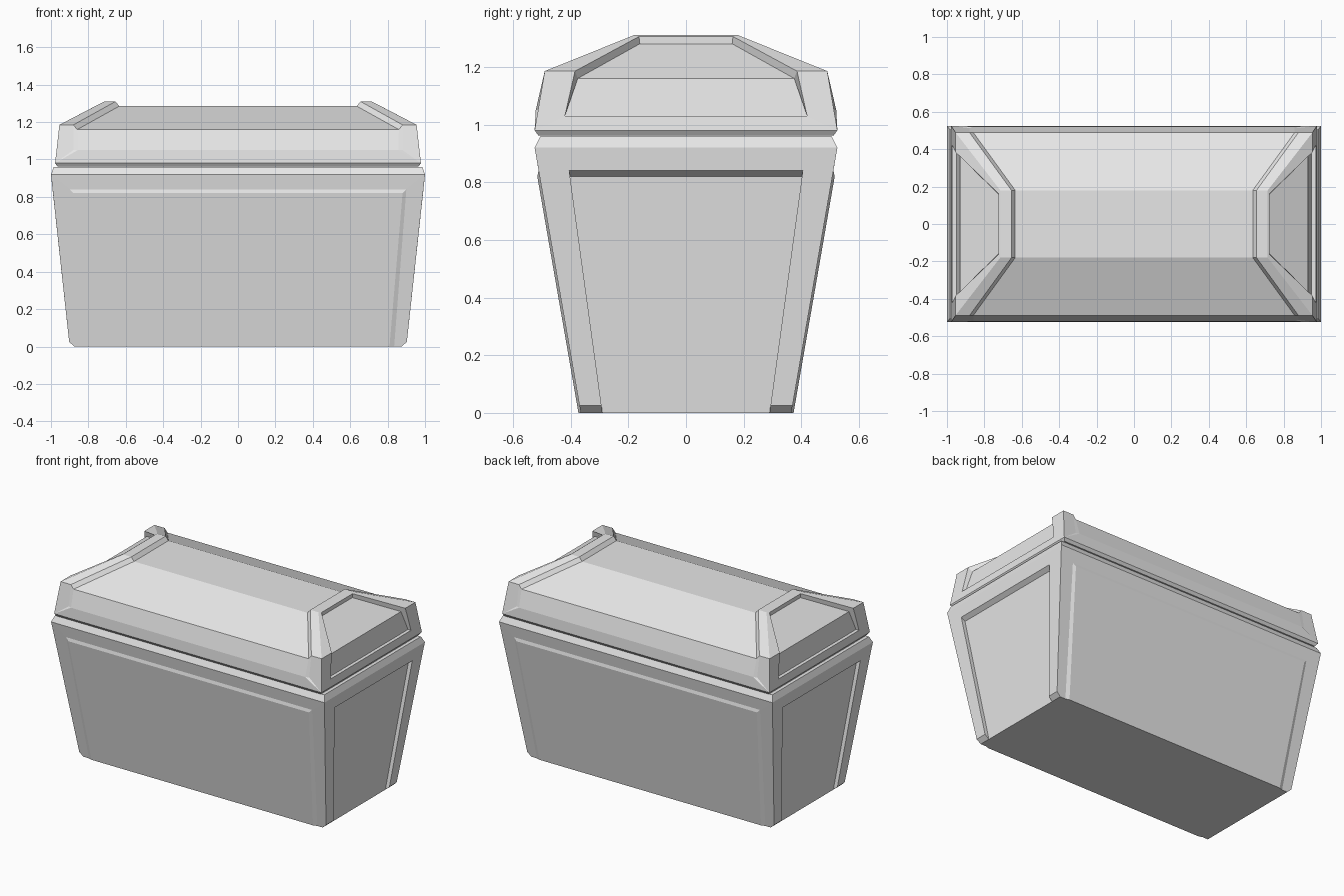
import bpy, bmesh

if "Cube" in bpy.data.objects:
    bpy.data.objects.remove(bpy.data.objects["Cube"])

grey = bpy.data.materials.new("light_grey")
grey.diffuse_color = (0.8, 0.8, 0.8, 1)
grey.use_nodes = True
grey.node_tree.nodes["Principled BSDF"].inputs["Base Color"].default_value = grey.diffuse_color


def quarter_mirrored(name, pts, faces):
    """Build one quarter from named points and mirror it over x and y."""
    bm = bmesh.new()
    for sx in (1, -1):
        for sy in (1, -1):
            v = {k: bm.verts.new((x * sx, y * sy, z)) for k, (x, y, z) in pts.items()}
            for f in faces:
                bm.faces.new([v[k] for k in f.split()])
    bmesh.ops.remove_doubles(bm, verts=bm.verts, dist=1e-4)
    bmesh.ops.recalc_face_normals(bm, faces=bm.faces)
    me = bpy.data.meshes.new(name)
    bm.to_mesh(me)
    bm.free()
    me.materials.append(grey)
    ob = bpy.data.objects.new(name, me)
    bpy.context.collection.objects.link(ob)
    return ob


def on_axes(pts, x_zero="", y_zero=""):
    """Add copies of points on the mirror planes: suffix X is x = 0, Y is y = 0."""
    for k in x_zero.split():
        pts[k + "X"] = (0, pts[k][1], pts[k][2])
    for k in y_zero.split():
        pts[k + "Y"] = (pts[k][0], 0, pts[k][2])


def bx(z):  # end wall of the body
    return 0.9 + 0.109 * z


def by(z):  # long wall of the body
    return 0.365 + 0.174 * z


# Tapered body: recessed end panels, slightly raised long panels
body = {
    "foot": (0.875, by(0), 0), "heel": (bx(.025), by(.025), .025),
    "rim": (1.0, 0.525, 0.92), "top": (0.985, 0.505, 0.96),
    "e0": (0.875, 0.29, 0), "e1": (bx(.025), 0.293, .025),
    "e2": (bx(.84), 0.405, 0.84), "e3": (bx(.82) - .025, 0.403, 0.82),
    "f0": (0.835, by(0), 0), "g0": (0.81, by(0) + .008, 0),
    "f2": (0.90, by(.84), 0.84), "g2": (0.88, by(.82) + .008, 0.82),
    "floor": (0, 0, 0), "ceil": (0, 0, 0.96),
}
on_axes(body, "g0 g2 f2 rim top", "e0 e3 e2 rim top")
quarter_mirrored("chest_body", body, [
    # end
    "e0Y e0 e3 e3Y", "e3Y e3 e2 e2Y", "e0 e1 e2 e3", "e1 heel rim e2",
    "e0 foot heel e1", "e2Y e2 rim rimY", "rimY rim top topY",
    # long side
    "foot f0 f2 rim heel", "f0 g0 g2 f2", "g0 g0X g2X g2",
    "g2 g2X f2X f2", "f2 f2X rimX rim", "rim rimX topX top",
    # top and bottom
    "topY top topX ceil", "floor g0X g0 f0 foot e0 e0Y",
])

# Hipped lid: raised end frames with recessed panels, lower middle roof
lid = {
    "b0": (0.965, 0.512, 0.962), "b1": (0.978, 0.525, 0.98),
    "eave": (0.955, 0.49, 1.185), "j": (0.88, 0.49, 1.185),
    "r": (0.715, 0.18, 1.31), "ri": (0.655, 0.18, 1.31),
    "m": (0.86, 0.49, 1.16), "p": (0.635, 0.18, 1.285),
    "s": (0.88, 0.513, 1.05), "q": (0.857, 0.521, 1.05),
    "v": (0.972, 0.42, 1.03), "vi": (0.95, 0.42, 1.03),
    "w": (0.955, 0.385, 1.185), "wi": (0.93, 0.375, 1.16),
    "u": (0.725, 0.163, 1.305), "ui": (0.725, 0.16, 1.28),
    "roof": (0, 0, 1.285), "under": (0, 0, 0.962),
}
on_axes(lid, "b0 b1 q m p", "b0 b1 v vi wi ui u r ri p")
quarter_mirrored("chest_lid", lid, [
    # end wall and recessed panel
    "b1Y b1 v vY", "b1 eave w v", "vY v vi viY", "v w wi vi", "w u ui wi",
    "u uY uiY ui", "viY vi wi wiY", "wiY wi ui uiY",
    # raised frame
    "eave r u w", "r rY uY u", "r rY riY ri", "ri riY pY p",
    "eave j ri r", "j ri p m",
    # middle roof and long wall
    "m p pX mX", "p pY roof pX", "q m mX qX", "j s q m", "b1 eave j s",
    "b1 s q", "b1 q qX b1X",
    # underside
    "b0 b1 b1Y b0Y", "b0 b1 b1X b0X", "b0 b0Y under b0X",
])
